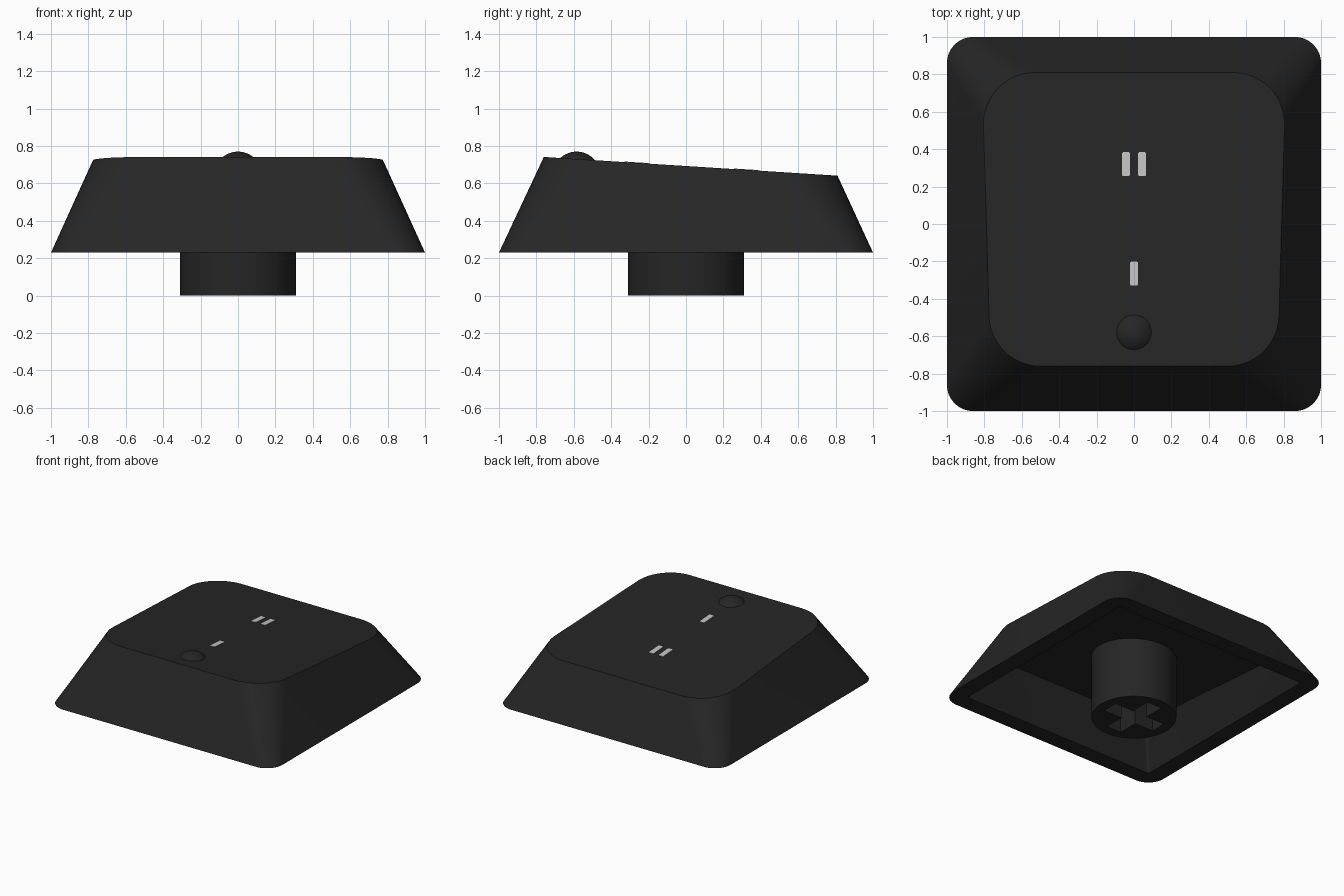
import bpy, bmesh, math
from mathutils import Vector

if "Cube" in bpy.data.objects:
    bpy.data.objects.remove(bpy.data.objects["Cube"])

SLOPE = 0.0637          # the top falls away towards the back


def top_z(y):
    return 0.693 - SLOPE * y


def material(name, value):
    m = bpy.data.materials.new(name)
    m.diffuse_color = (value, value, value, 1)
    m.use_nodes = True
    m.node_tree.nodes["Principled BSDF"].inputs["Base Color"].default_value = m.diffuse_color
    return m


black = material("black plastic", 0.019)
grey = material("light grey legend", 0.55)


def finish(bm, name, mat, angle=None):
    bmesh.ops.recalc_face_normals(bm, faces=bm.faces)
    me = bpy.data.meshes.new(name)
    bm.to_mesh(me)
    bm.free()
    me.materials.append(mat)
    ob = bpy.data.objects.new(name, me)
    bpy.context.collection.objects.link(ob)
    if angle:
        bpy.ops.object.select_all(action='DESELECT')
        ob.select_set(True)
        bpy.context.view_layer.objects.active = ob
        bpy.ops.object.shade_smooth_by_angle(angle=math.radians(angle))
    return ob


def rounded_loop(front, back, y0, y1, r, z, seg=12):
    """Rounded trapezoid: half widths at front and back, z as function of y."""
    pts = []
    corners = [(back, y1, 1, 1, 0), (back, y1, -1, 1, 90),
               (front, y0, -1, -1, 180), (front, y0, 1, -1, 270)]
    for w, y, sx, sy, start in corners:
        for i in range(seg + 1):
            a = math.radians(start + 90 * i / seg)
            py = y - sy * r + r * math.sin(a)
            pts.append((sx * (w - r) + r * math.cos(a), py, z(py)))
    return pts


def loft(loops):
    bm = bmesh.new()
    rings = [[bm.verts.new(p) for p in lp] for lp in loops]
    n = len(rings[0])
    for a, b in zip(rings, rings[1:]):
        for i in range(n):
            j = (i + 1) % n
            bm.faces.new((a[i], a[j], b[j], b[i]))
    bm.faces.new(rings[0])
    bm.faces.new(rings[-1])
    return bm


# Hollow cap shell: top, outer skirt, rim, inner skirt, sloped ceiling
shell = loft([
    rounded_loop(0.775, 0.805, -0.76, 0.81, 0.275, top_z),
    rounded_loop(1, 1, -1, 1, 0.14, lambda y: 0.23),
    rounded_loop(0.865, 0.865, -0.865, 0.865, 0.02, lambda y: 0.23),
    rounded_loop(0.72, 0.74, -0.72, 0.74, 0.02, lambda y: top_z(y) - 0.19),
])
finish(shell, "cap_shell", black, 30)

# Round stem under the cap
bm = bmesh.new()
bmesh.ops.create_cone(bm, cap_ends=True, segments=64, radius1=0.31, radius2=0.31, depth=0.54)
bmesh.ops.translate(bm, verts=bm.verts, vec=(0, 0, 0.27))
stem = finish(bm, "stem", black, 30)

# Cross-shaped socket in the stem
L, W = 0.23, 0.065
cross = [(L, -W), (L, W), (W, W), (W, L), (-W, L), (-W, W),
         (-L, W), (-L, -W), (-W, -W), (-W, -L), (W, -L), (W, -W)]
cutter = finish(loft([[(x, y, z) for x, y in cross] for z in (-0.1, 0.4)]),
                "socket_cutter", black)
cutter.hide_render = True
cutter.hide_viewport = True
cut = stem.modifiers.new("socket", 'BOOLEAN')
cut.operation = 'DIFFERENCE'
cut.solver = 'EXACT'
cut.object = cutter

# Homing bump: the part of a sphere above the top surface
bm = bmesh.new()
bmesh.ops.create_uvsphere(bm, u_segments=48, v_segments=32, radius=0.128)
bmesh.ops.translate(bm, verts=bm.verts, vec=(0, -0.585, 0.642))
bmesh.ops.bisect_plane(bm, geom=bm.verts[:] + bm.edges[:] + bm.faces[:],
                       plane_co=(0, 0, top_z(0) - 0.004),
                       plane_no=Vector((0, SLOPE, 1)), clear_inner=True)
finish(bm, "homing_bump", black, 40)

# Legend bars: thin rounded plates lying on the slope
for name, x, y in (("legend_bar_left", -0.043, 0.32), ("legend_bar_right", 0.043, 0.32),
                   ("legend_bar_front", 0, -0.265)):
    loops = [[(px + x, py + y, top_z(py + y) + h) for px, py, _ in
              rounded_loop(0.021, 0.021, -0.064, 0.064, 0.008, lambda v: 0, 4)]
             for h in (-0.003, 0.003)]
    finish(loft(loops), name, grey)
